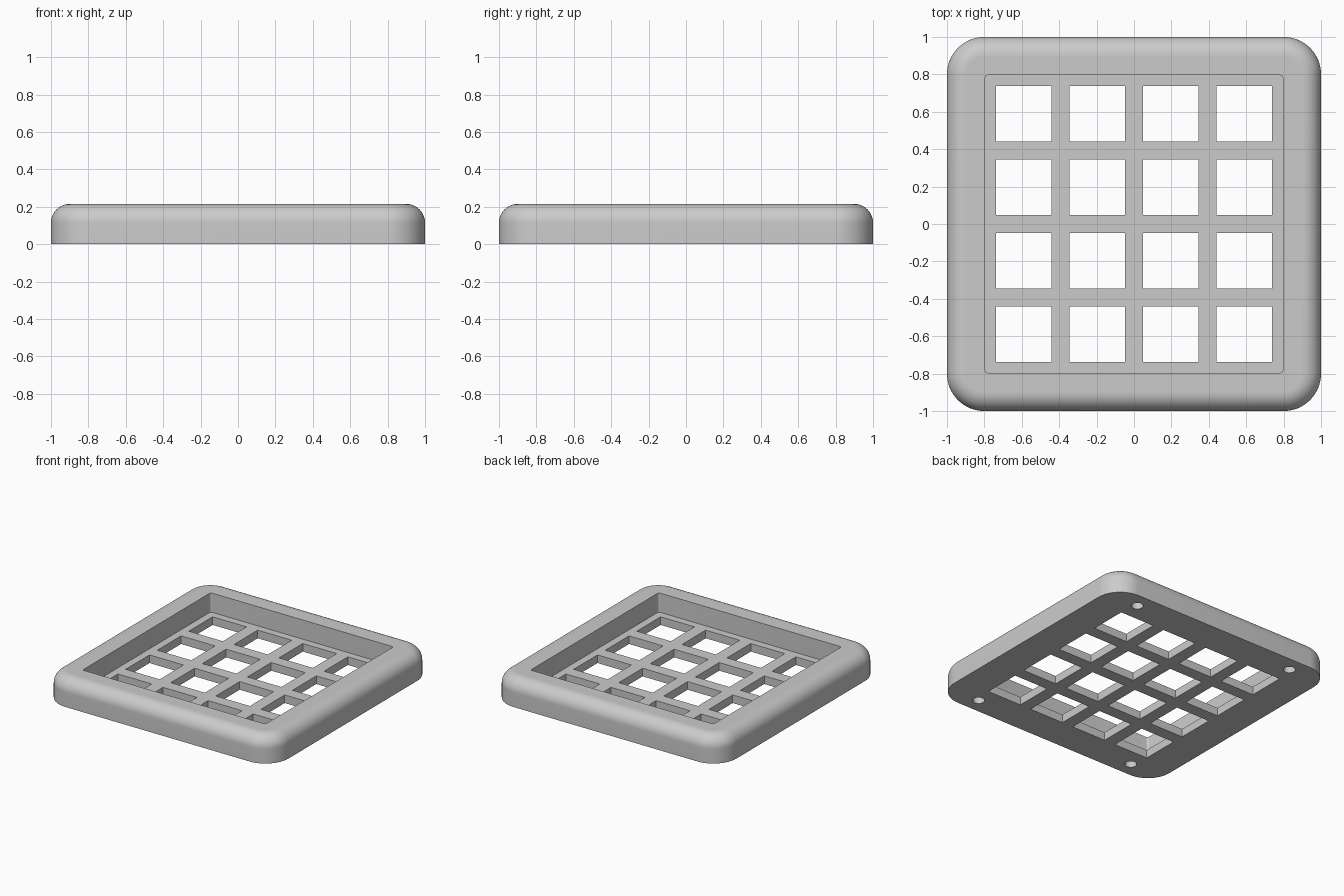
import bpy, bmesh, math
from mathutils import Matrix

old = bpy.data.objects.get("Cube")
if old:
    bpy.data.objects.remove(old, do_unlink=True)

HEIGHT, FILLET, FLOOR = 0.215, 0.1, 0.064
PITCH, WINDOW = 0.3925, 0.296

grey = bpy.data.materials.new("plain grey")
grey.use_nodes = True
colour = (0.6, 0.6, 0.6, 1)
grey.diffuse_color = colour
grey.node_tree.nodes["Principled BSDF"].inputs["Base Color"].default_value = colour


def rounded_square(bm, half, radius, z, steps):
    """Ring of vertices around a square with round corners."""
    ring = []
    for corner in range(4):
        for i in range(steps + 1):
            a = math.pi / 2 * (corner + i / steps)
            mid = math.pi / 2 * (corner + 0.5)
            cx = math.copysign(half - radius, math.cos(mid))
            cy = math.copysign(half - radius, math.sin(mid))
            ring.append(bm.verts.new((cx + radius * math.cos(a),
                                      cy + radius * math.sin(a), z)))
    return ring


def loft(bm, rings):
    """Closed solid through a stack of rings."""
    for low, high in zip(rings, rings[1:]):
        n = len(low)
        for i in range(n):
            j = (i + 1) % n
            bm.faces.new((low[i], low[j], high[j], high[i]))
    bm.faces.new(rings[0][::-1])
    bm.faces.new(rings[-1])


def make_object(name, bm):
    bmesh.ops.recalc_face_normals(bm, faces=bm.faces)
    mesh = bpy.data.meshes.new(name)
    bm.to_mesh(mesh)
    bm.free()
    mesh.materials.append(grey)
    obj = bpy.data.objects.new(name, mesh)
    bpy.context.collection.objects.link(obj)
    return obj


# Case body: straight sides with a rounded upper edge
bm = bmesh.new()
rings = [rounded_square(bm, 1, 0.2, 0, 16)]
for k in range(13):
    a = math.pi / 2 * k / 12
    inset = FILLET * (1 - math.cos(a))
    z = HEIGHT - FILLET + FILLET * math.sin(a)
    rings.append(rounded_square(bm, 1 - inset, 0.2 - inset, z, 16))
loft(bm, rings)
case = make_object("case_body", bm)

# Recess cutter
bm = bmesh.new()
loft(bm, [rounded_square(bm, 0.796, 0.015, z, 4) for z in (FLOOR, 0.4)])
recess = make_object("recess_cutter", bm)

# Grid of square windows and four blind screw holes underneath
bm = bmesh.new()
for ix in range(4):
    for iy in range(4):
        place = Matrix.Translation(((ix - 1.5) * PITCH, (iy - 1.5) * PITCH, 0.03))
        size = Matrix.Diagonal((WINDOW, WINDOW, 0.2, 1))
        bmesh.ops.create_cube(bm, size=1, matrix=place @ size)
for sx in (-1, 1):
    for sy in (-1, 1):
        bmesh.ops.create_cone(bm, cap_ends=True, segments=32, radius1=0.043,
                              radius2=0.043, depth=0.24,
                              matrix=Matrix.Translation((sx * 0.708, sy * 0.88, 0)))
holes = make_object("hole_cutter", bm)

# Cut the body, then drop the cutters
bpy.context.view_layer.objects.active = case
for cutter in (recess, holes):
    cutter.hide_render = True
    mod = case.modifiers.new("cut", "BOOLEAN")
    mod.operation = "DIFFERENCE"
    mod.solver = "EXACT"
    mod.object = cutter
    bpy.ops.object.modifier_apply(modifier=mod.name)
    bpy.data.objects.remove(cutter, do_unlink=True)

# Smooth the rounded parts, keep level faces flat
bpy.ops.object.select_all(action="DESELECT")
case.select_set(True)
bpy.ops.object.shade_smooth_by_angle(angle=math.radians(30))
for face in case.data.polygons:
    if abs(face.normal.z) > 0.9999:
        face.use_smooth = False
